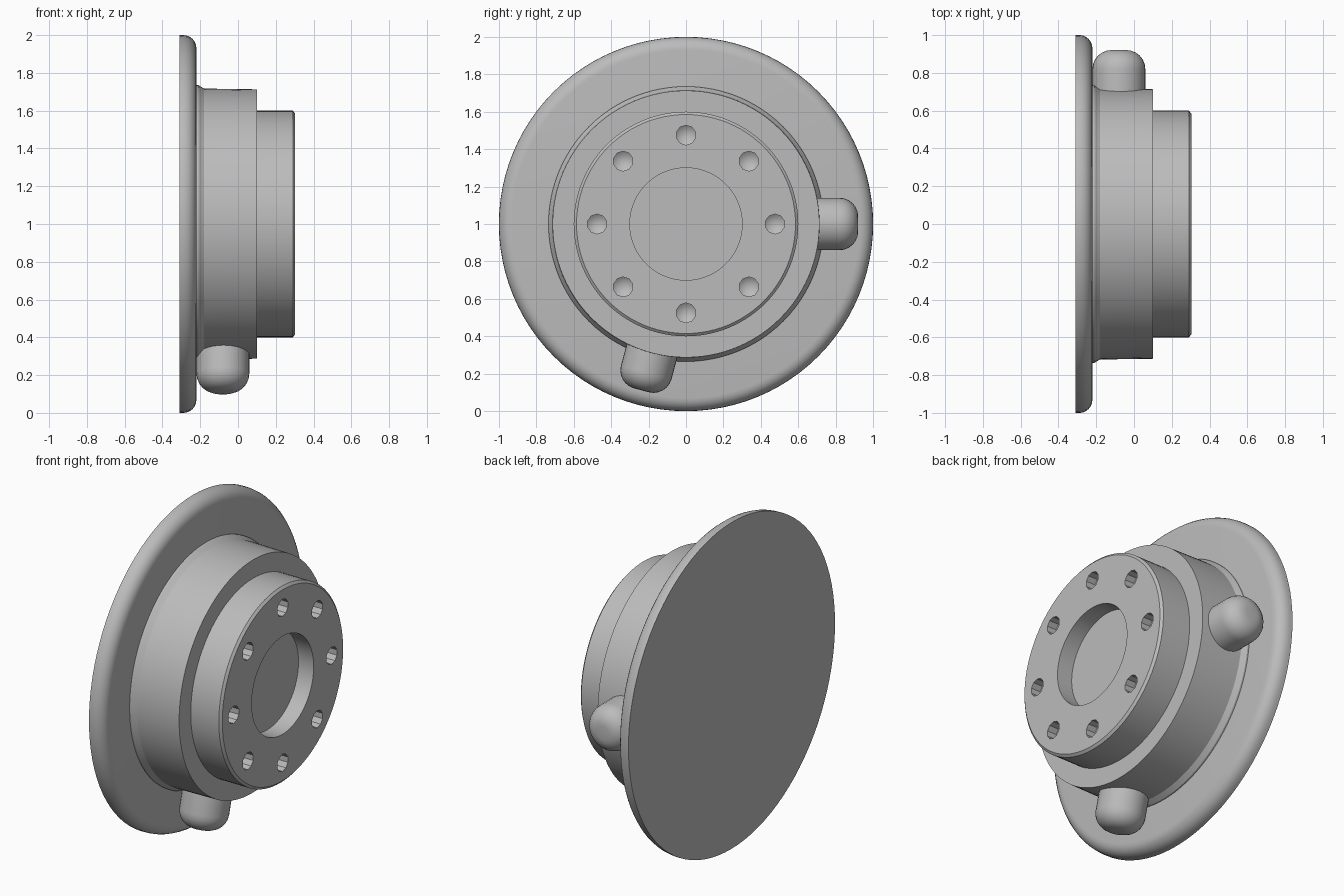
import bpy, bmesh, math
from mathutils import Matrix, Vector

cube = bpy.data.objects.get("Cube")
if cube:
    bpy.data.objects.remove(cube, do_unlink=True)

SIDES = 96
CENTRE = Vector((0, 0, 1))

grey = bpy.data.materials.new("metal_grey")
grey.use_nodes = True
colour = (0.5, 0.5, 0.5, 1)
grey.diffuse_color = colour
grey.node_tree.nodes["Principled BSDF"].inputs["Base Color"].default_value = colour


def arc(cx, cr, radius, start, end, steps=6):
    """Points (along axis, radius) on a rounded corner."""
    return [(cx + radius * math.cos(math.radians(start + (end - start) * i / steps)),
             cr + radius * math.sin(math.radians(start + (end - start) * i / steps)))
            for i in range(steps + 1)]


def lathe(name, profile, sides, matrix):
    """Turn (along, radius) points about local x; zero radius closes an end."""
    bm = bmesh.new()
    verts = [bm.verts.new((a, 0, r)) for a, r in profile]
    edges = [bm.edges.new(pair) for pair in zip(verts, verts[1:])]
    bmesh.ops.spin(bm, geom=verts + edges, cent=(0, 0, 0), axis=(1, 0, 0),
                   angle=math.tau, steps=sides, use_duplicate=False)
    bmesh.ops.remove_doubles(bm, verts=bm.verts, dist=1e-4)
    bmesh.ops.recalc_face_normals(bm, faces=bm.faces)
    bm.transform(matrix)
    mesh = bpy.data.meshes.new(name)
    bm.to_mesh(mesh)
    bm.free()
    mesh.materials.append(grey)
    obj = bpy.data.objects.new(name, mesh)
    bpy.context.collection.objects.link(obj)
    return obj


def smooth(obj):
    bpy.ops.object.select_all(action='DESELECT')
    obj.select_set(True)
    bpy.context.view_layer.objects.active = obj
    bpy.ops.object.shade_smooth_by_angle(angle=math.radians(30))


place = Matrix.Translation(CENTRE)

# Backing flange with a rounded front rim
flange = [(-0.31, 0), (-0.31, 1.0), (-0.29, 1.0)]
flange += arc(-0.29, 0.93, 0.07, 90, 0)[1:] + [(-0.22, 0)]
smooth(lathe("flange", flange, SIDES, place))

# Stepped hub with a shallow centre recess
hub = [(-0.25, 0), (-0.25, 0.735), (-0.21, 0.735), (-0.18, 0.717), (0.1, 0.713),
       (0.1, 0.6), (0.29, 0.6), (0.303, 0.585), (0.303, 0.3), (0.2, 0.3), (0.2, 0)]
hub = lathe("hub", hub, SIDES, place)

# Ring of bolt holes with pointed bottoms
for i in range(8):
    angle = math.tau * i / 8
    offset = Vector((0, math.cos(angle), math.sin(angle))) * 0.475
    cutter = lathe("hole_cutter", [(0.2, 0), (0.24, 0.053), (0.4, 0.053), (0.4, 0)],
                   10, Matrix.Translation(CENTRE + offset))
    cutter.hide_render = True
    cut = hub.modifiers.new("hole", 'BOOLEAN')
    cut.operation, cut.solver, cut.object = 'DIFFERENCE', 'EXACT', cutter
    bpy.context.view_layer.objects.active = hub
    bpy.ops.object.modifier_apply(modifier=cut.name)
    bpy.data.objects.remove(cutter, do_unlink=True)
smooth(hub)

# Round-ended radial bosses
boss = [(0.6, 0), (0.6, 0.14)] + arc(0.82, 0.04, 0.1, 90, 0) + [(0.92, 0)]
for name, degrees in (("rear_boss", 0), ("lower_boss", 255)):
    turn = Matrix.Rotation(math.radians(degrees), 4, 'X') @ Matrix.Rotation(math.pi / 2, 4, 'Z')
    smooth(lathe(name, boss, 32, Matrix.Translation(CENTRE + Vector((-0.08, 0, 0))) @ turn))
